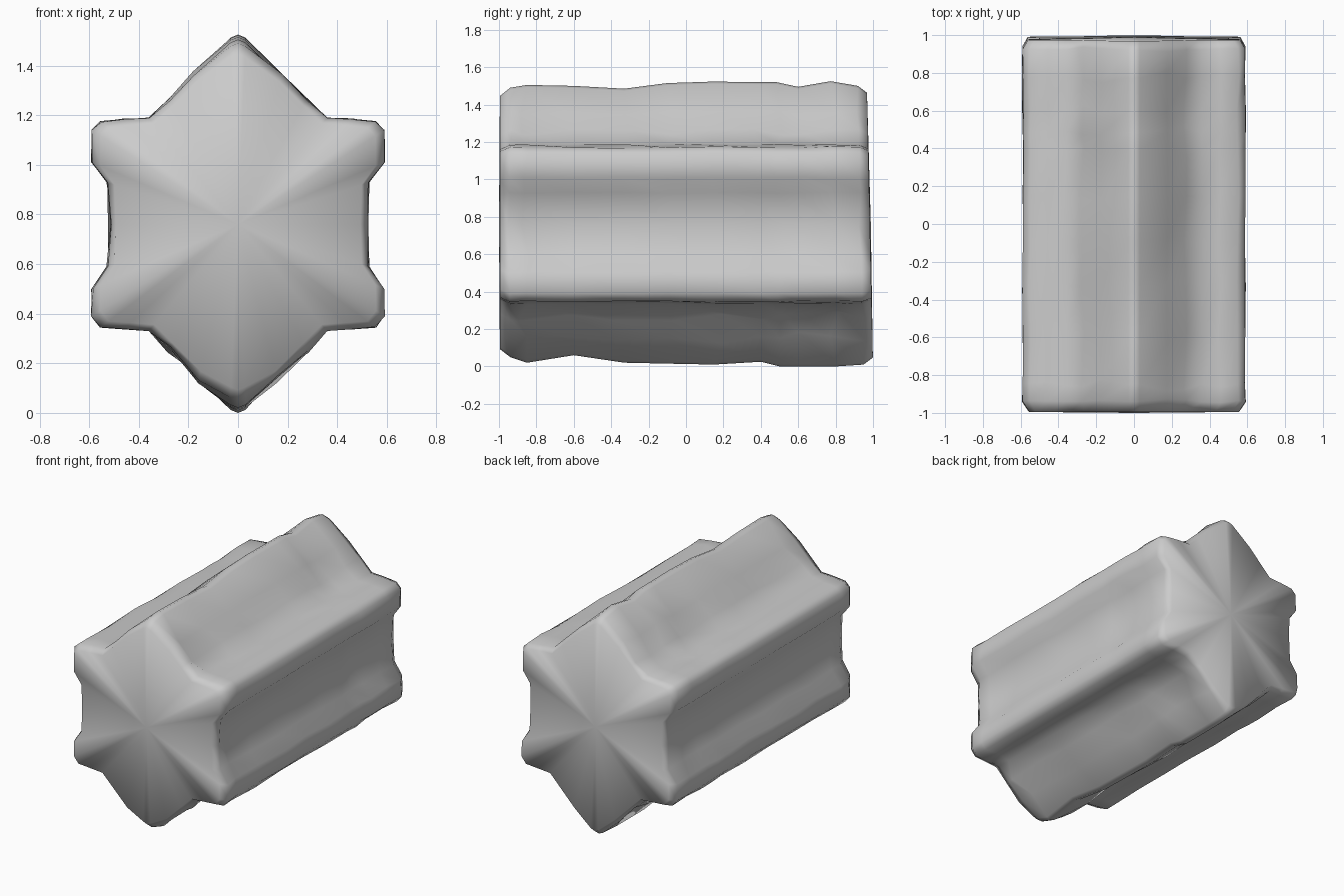
import bpy, bmesh, random
from mathutils import Vector

random.seed(4)
cube = bpy.data.objects.get("Cube")
if cube:
    bpy.data.objects.remove(cube)

stone = bpy.data.materials.new("grey stone")
stone.use_nodes = True
GREY = (0.6, 0.6, 0.6, 1)
stone.diffuse_color = GREY
stone.node_tree.nodes["Principled BSDF"].inputs["Base Color"].default_value = GREY

# Half cross-section from ridge to keel: x, z, how far hammer dents may sink
HALF = [(0.03, 1.51, 0), (0.18, 1.37, 0.025), (0.28, 1.27, 0.025), (0.36, 1.19, 0.005),
        (0.46, 1.185, 0.012), (0.555, 1.175, 0.008), (0.59, 1.14, 0.004),
        (0.59, 1.01, 0.012), (0.53, 0.93, 0.01), (0.525, 0.76, 0.025),
        (0.53, 0.59, 0.01), (0.59, 0.5, 0.012), (0.592, 0.39, 0.004),
        (0.555, 0.345, 0.008), (0.46, 0.338, 0.012), (0.36, 0.33, 0.005),
        (0.28, 0.25, 0.035), (0.16, 0.13, 0.035), (0.03, 0.015, 0)]
# Worn stations along the length: y, ridge height, keel height
STATIONS = [(-0.94, 1.49, 0.05), (-0.85, 1.505, 0.02), (-0.6, 1.5, 0.06),
            (-0.33, 1.485, 0.02), (-0.1, 1.515, 0.015), (0.15, 1.523, 0.01),
            (0.4, 1.52, 0.025), (0.5, 1.52, 0), (0.62, 1.495, 0),
            (0.8, 1.525, 0), (0.95, 1.5, 0.01)]
CENTRE = Vector((0, 0, 0.76))


def lean(v):
    # The back end tilts slightly forward towards the top
    if v.y > 0:
        v.y -= 0.022 * v.y * v.z
    return v


def section(y, top, bottom, scale=1.0, wear=1.0):
    """Full closed outline at one station, with random dents."""
    ring = []
    left = [(x, z, d, 1) for x, z, d in HALF]
    right = [(-x, z, d, -1) for x, z, d in reversed(HALF)]
    ridge, keel = [(0, top, 0, 0)], [(0, bottom, 0, 0)]
    for x, z, dent, side in ridge + left + keel + right:
        if side and abs(x) < 0.1:
            z = top - 0.012 if z > 1 else bottom + 0.012
        p = Vector((x, 0, z)) - CENTRE
        sink = wear * dent * random.uniform(-0.3, 1.6)
        p *= scale * (1 - sink / p.length)
        p += CENTRE
        p.y = y + wear * dent * random.uniform(-1.5, 1.5)
        ring.append(lean(p))
    return ring


# Block: lofted sections with chamfered ends and fanned caps
first, last = STATIONS[0], STATIONS[-1]
sections = [section(-0.995, first[1], first[2], 0.94, 0)]
sections += [section(*s, wear=0.4 if s in (first, last) else 1) for s in STATIONS]
sections.append(section(1.0, last[1], last[2], 0.95, 0))

bm = bmesh.new()
rings = [[bm.verts.new(p) for p in ring] for ring in sections]
count = len(rings[0])
for a, b in zip(rings, rings[1:]):
    for i in range(count):
        j = (i + 1) % count
        bm.faces.new((a[i], a[j], b[j], b[i]))
for ring, y in ((rings[0], -1.0), (rings[-1], 1.005)):
    hub = bm.verts.new(lean(Vector((0, y, CENTRE.z))))
    for i in range(count):
        bm.faces.new((ring[i], ring[(i + 1) % count], hub))
bmesh.ops.recalc_face_normals(bm, faces=bm.faces)
for f in bm.faces:
    f.smooth = True

mesh = bpy.data.meshes.new("star_block")
bm.to_mesh(mesh)
bm.free()
mesh.materials.append(stone)
block = bpy.data.objects.new("star_block", mesh)
bpy.context.collection.objects.link(block)
